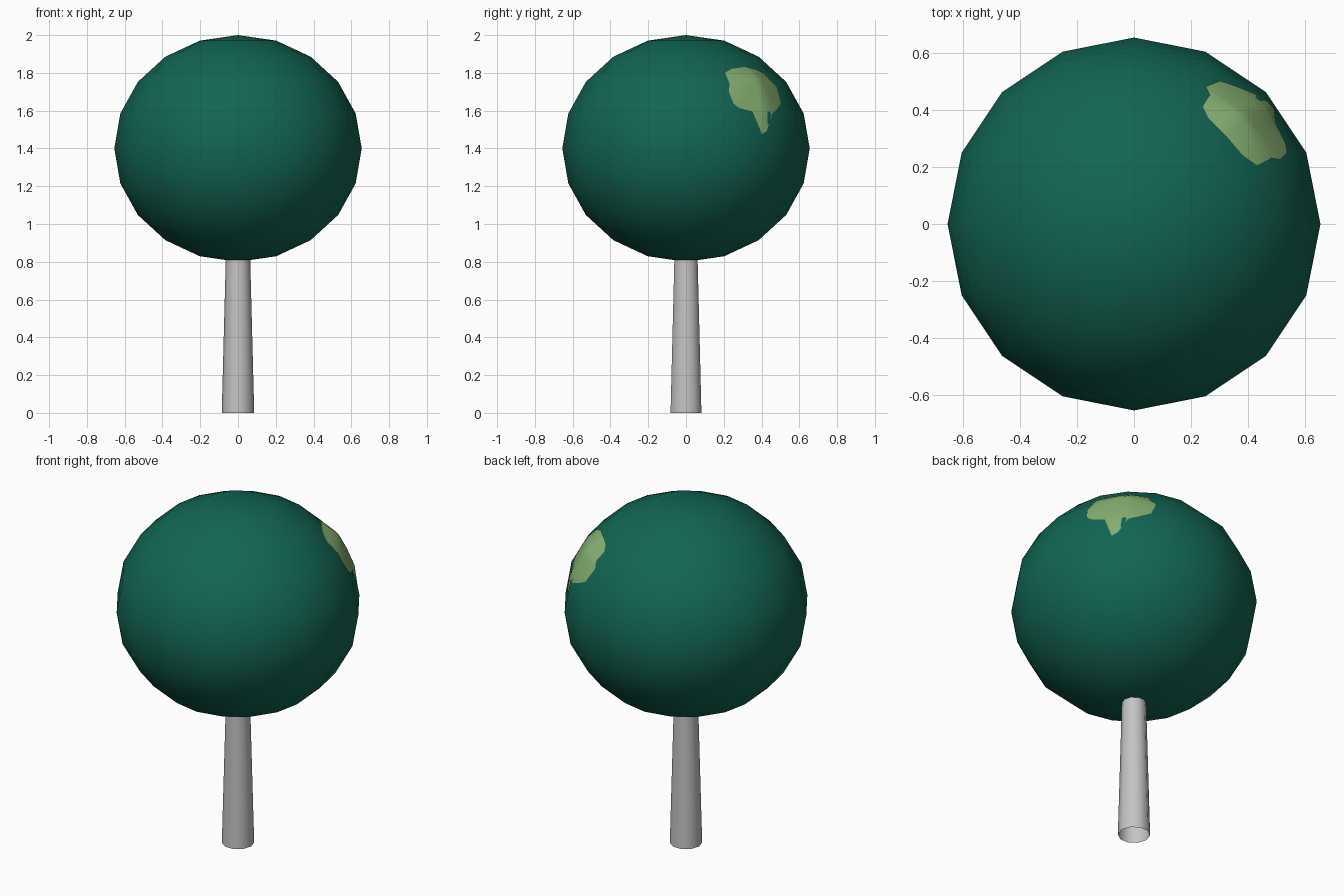
import bpy
import bmesh
from mathutils import Vector, Matrix
from mathutils.bvhtree import BVHTree

if "Cube" in bpy.data.objects:
    bpy.data.objects.remove(bpy.data.objects["Cube"], do_unlink=True)


def make_material(name, rgb):
    mat = bpy.data.materials.new(name)
    mat.use_nodes = True
    colour = (*rgb, 1.0)
    mat.diffuse_color = colour
    for node in mat.node_tree.nodes:
        if node.type == 'BSDF_PRINCIPLED':
            node.inputs["Base Color"].default_value = colour
            node.inputs["Roughness"].default_value = 0.9
    return mat


def add_object(name, bm, mat):
    mesh = bpy.data.meshes.new(name)
    for face in bm.faces:
        face.smooth = True
    bm.to_mesh(mesh)
    bm.free()
    mesh.materials.append(mat)
    obj = bpy.data.objects.new(name, mesh)
    bpy.context.collection.objects.link(obj)
    return obj


dark_green = make_material("dark green", (0.006, 0.13, 0.088))
light_green = make_material("light green", (0.24, 0.43, 0.165))
grey = make_material("pale grey", (0.55, 0.55, 0.55))

# Foliage: slightly flattened low-poly ball
CENTRE = Vector((0, 0, 1.4))
RADIUS, HALF_HEIGHT = 0.655, 0.6
bm = bmesh.new()
bmesh.ops.create_uvsphere(bm, u_segments=16, v_segments=10, radius=1)
bmesh.ops.scale(bm, vec=(RADIUS, RADIUS, HALF_HEIGHT), verts=bm.verts)
bmesh.ops.translate(bm, vec=CENTRE, verts=bm.verts)
tree = BVHTree.FromBMesh(bm)
add_object("foliage", bm, dark_green)

# Trunk: open tapered tube, tucked into the foliage
bm = bmesh.new()
DEPTH = 0.84
bmesh.ops.create_cone(bm, cap_ends=False, segments=10, radius1=0.086,
                      radius2=0.064, depth=DEPTH)
bmesh.ops.rotate(bm, matrix=Matrix.Rotation(1.5708, 3, 'Z'), verts=bm.verts)
bmesh.ops.translate(bm, vec=(0, 0, DEPTH / 2), verts=bm.verts)
add_object("trunk", bm, grey)

# Leaf patch: ragged shallow dome draped over the foliage
outline = [(0.25, 0.48), (0.3, 0.5), (0.36, 0.48), (0.42, 0.455), (0.47, 0.425),
           (0.49, 0.4), (0.495, 0.35), (0.53, 0.28), (0.535, 0.25), (0.51, 0.225),
           (0.48, 0.23), (0.43, 0.205), (0.38, 0.24), (0.32, 0.31), (0.3, 0.33),
           (0.26, 0.37), (0.24, 0.41), (0.265, 0.45)]
middle = Vector((0.39, 0.36))
RINGS = 6


def draped(flat, t):
    hit = tree.ray_cast(Vector((flat.x, flat.y, 3)), Vector((0, 0, -1)))[0]
    d = hit - CENTRE
    normal = Vector((d.x / RADIUS**2, d.y / RADIUS**2, d.z / HALF_HEIGHT**2))
    return hit + normal.normalized() * (0.004 + 0.014 * (1 - t * t))


bm = bmesh.new()
top = bm.verts.new(draped(middle, 0))
rings = []
for i in range(1, RINGS + 1):
    t = i / RINGS
    rings.append([bm.verts.new(draped(middle.lerp(Vector(p), t), t)) for p in outline])
for k in range(len(outline)):
    j = k - 1
    bm.faces.new((top, rings[0][k], rings[0][j]))
    for inner, outer in zip(rings, rings[1:]):
        bm.faces.new((inner[j], inner[k], outer[k], outer[j]))
bmesh.ops.recalc_face_normals(bm, faces=bm.faces)
bm.normal_update()
if sum(f.normal.z for f in bm.faces) < 0:
    bmesh.ops.reverse_faces(bm, faces=bm.faces)
add_object("leaf_patch", bm, light_green)
